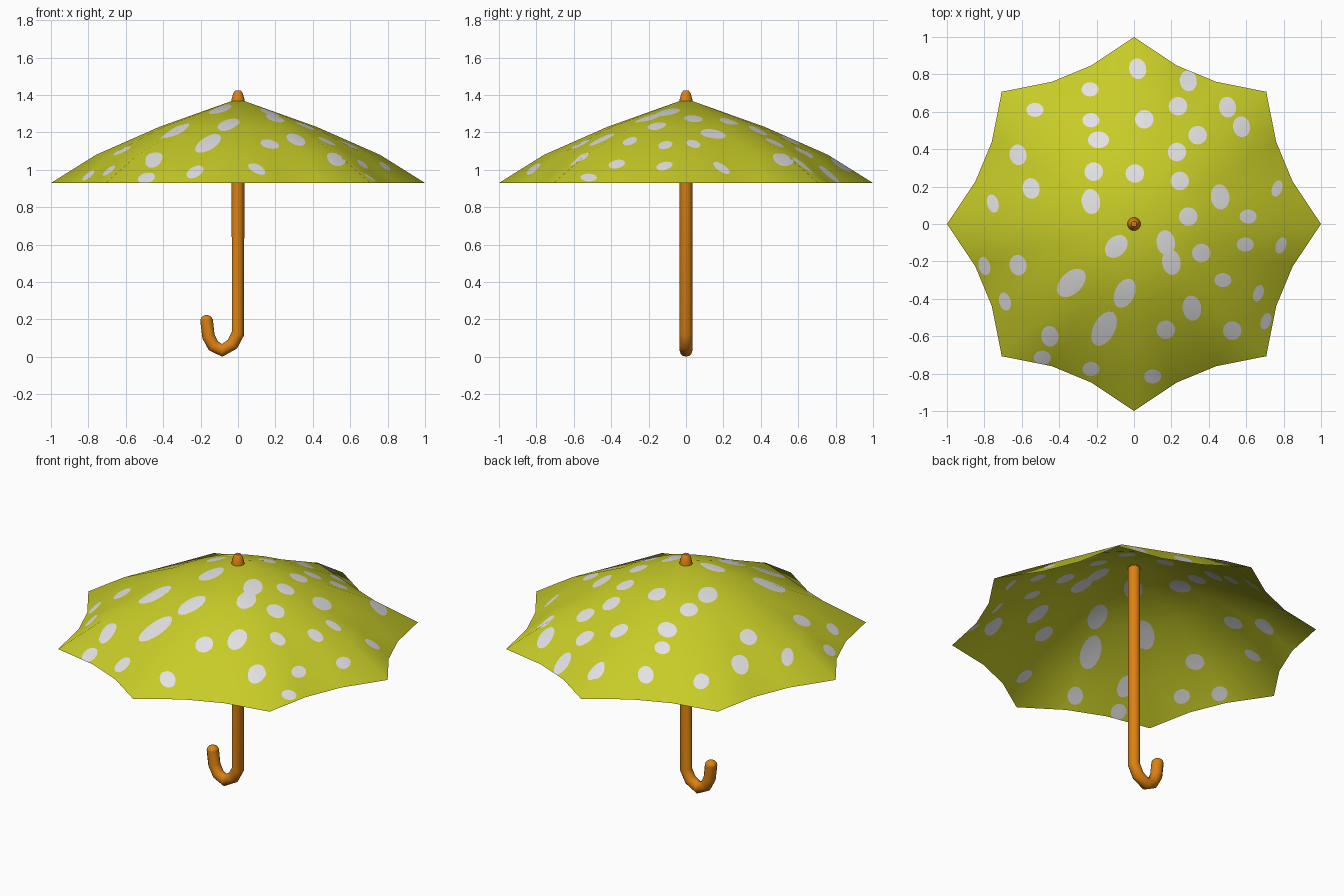
import bpy, bmesh
from math import sin, cos, pi, radians
from mathutils import Vector
from mathutils.bvhtree import BVHTree
from mathutils.geometry import delaunay_2d_cdt
from mathutils.interpolate import poly_3d_calc

if "Cube" in bpy.data.objects:
    bpy.data.objects.remove(bpy.data.objects["Cube"])


def material(name, rgb):
    m = bpy.data.materials.new(name)
    m.diffuse_color = (*rgb, 1)
    m.use_nodes = True
    m.node_tree.nodes["Principled BSDF"].inputs["Base Color"].default_value = m.diffuse_color
    return m


yellow = material("yellow fabric", (0.57, 0.60, 0.02))
white = material("white spots", (0.76, 0.76, 0.77))
orange = material("orange wood", (0.72, 0.22, 0.006))

# Canopy base shape: eight ribs, scalloped inwards between them
SEGS = 24
RINGS = [(0.42, 1.23), (0.76, 1.08), (1.0, 0.93)]
base = [Vector((0, 0, 1.38))]
for r, z in RINGS:
    for i in range(SEGS):
        a = 2 * pi * i / SEGS
        k = r * (1 if i % 3 == 0 else 1 - 0.122 * r ** 2)
        base.append(Vector((k * cos(a), k * sin(a), z)))
tris = []
for i in range(SEGS):
    j = (i + 1) % SEGS
    tris.append((0, 1 + i, 1 + j))
    for n in range(len(RINGS) - 1):
        p, q = 1 + n * SEGS, 1 + (n + 1) * SEGS
        if i % 3 == 2:
            tris += [(p + i, q + i, p + j), (p + j, q + i, q + j)]
        else:
            tris += [(p + i, q + i, q + j), (p + i, q + j, p + j)]

base_mesh = bpy.data.meshes.new("canopy_base")
base_mesh.from_pydata(base, [], tris)
base_normals = [v.normal.copy() for v in base_mesh.vertices]
flat = [Vector((v.x, v.y, 0)) for v in base]
tree = BVHTree.FromPolygons(flat, tris)

# Spots seen from above: (half width, half height, tilt) -> centres
SPOTS = {
    (.050, .050, 0): [(.235, .63), (.34, .475), (.23, .385), (-.215, .28), (.005, .27),
                      (.245, .23), (.29, .04), (.055, .56), (.36, -.155), (.17, -.565),
                      (.525, -.57)],
    (.046, .038, 0): [(-.235, .72), (-.23, .555), (.61, .04), (-.53, .61), (.595, -.11),
                      (.475, -.30), (-.23, -.775), (.10, -.815), (-.49, -.715)],
    (.057, .045, 0): [(-.19, .45)],
    (.046, .056, 10): [(.50, .625), (.575, .52), (-.62, .37), (-.62, -.22), (-.55, .19),
                       (-.45, -.60), (.29, .765), (.02, .83)],
    (.031, .050, 15): [(-.80, -.225), (-.69, -.415), (-.755, .11)],
    (.027, .046, -20): [(.785, -.115), (.665, -.37), (.705, -.52), (.765, .19)],
    (.050, .068, 8): [(.46, .145), (-.23, .12), (.17, -.10), (.20, -.205), (.31, -.45)],
    (.092, .058, 45): [(-.335, -.315)],
    (.070, .052, 45): [(-.095, -.12)],
    (.053, .083, -25): [(-.05, -.37)],
    (.058, .100, -28): [(-.16, -.56)],
}
spots = [(x, y, rx, ry, radians(t)) for (rx, ry, t), c in SPOTS.items() for x, y in c]


def in_spot(p):
    for x, y, rx, ry, t in spots:
        dx, dy = p.x - x, p.y - y
        u, v = dx * cos(t) + dy * sin(t), dy * cos(t) - dx * sin(t)
        if (u / rx) ** 2 + (v / ry) ** 2 < 1:
            return True
    return False


# Cut the spot outlines into the canopy
pts = [Vector((v.x, v.y)) for v in base]
edges = list({tuple(sorted((t[k], t[(k + 1) % 3]))) for t in tris for k in range(3)})
N = 16
for x, y, rx, ry, t in spots:
    s = len(pts)
    for i in range(N):
        u, v = rx * cos(2 * pi * i / N), ry * sin(2 * pi * i / N)
        pts.append(Vector((x + u * cos(t) - v * sin(t), y + u * sin(t) + v * cos(t))))
        edges.append((s + i, s + (i + 1) % N))
cv, _, cf, *_ = delaunay_2d_cdt(pts, edges, [], 0, 1e-5)

verts, normals = [], []
for p in cv:
    loc, _, idx, _ = tree.find_nearest(Vector((p.x, p.y, 0)))
    w = poly_3d_calc([flat[i] for i in tris[idx]], loc)
    verts.append(sum((base[i] * k for i, k in zip(tris[idx], w)), Vector()))
    normals.append(sum((base_normals[i] * k for i, k in zip(tris[idx], w)), Vector()).normalized())
faces, mats = [], []
for f in cf:
    c = sum((cv[i] for i in f), Vector((0, 0))) / len(f)
    if tree.find_nearest(Vector((c.x, c.y, 0)))[3] < 1e-5:
        faces.append(tuple(f))
        mats.append(1 if in_spot(c) else 0)

mesh = bpy.data.meshes.new("canopy")
mesh.from_pydata(verts, [], faces)
mesh.materials.append(yellow)
mesh.materials.append(white)
for poly, m in zip(mesh.polygons, mats):
    poly.material_index = m
    poly.use_smooth = True
mesh.update()
mesh.normals_split_custom_set_from_vertices(normals)
bpy.context.collection.objects.link(bpy.data.objects.new("canopy", mesh))
bpy.data.meshes.remove(base_mesh)

# Pole and hooked handle
path = [(0, 1.37), (0, .125), (-.03, .068), (-.085, .035), (-.132, .06),
        (-.158, .11), (-.168, .195)]
curve = bpy.data.curves.new("pole_and_handle", "CURVE")
curve.dimensions = "3D"
curve.bevel_depth = 0.034
curve.bevel_resolution = 4
curve.use_fill_caps = True
spline = curve.splines.new("POLY")
spline.points.add(len(path) - 1)
for pt, (x, z) in zip(spline.points, path):
    pt.co = (x, 0, z, 1)
spline.use_smooth = True
curve.materials.append(orange)
bpy.context.collection.objects.link(bpy.data.objects.new("pole_and_handle", curve))

# Rounded end of the handle
bpy.ops.mesh.primitive_uv_sphere_add(segments=14, ring_count=8, radius=0.034,
                                     location=(-.168, 0, .195))
end = bpy.context.object
end.name = "handle_end"
end.scale.z = 0.85
end.data.materials.append(orange)
bpy.ops.object.shade_smooth()

# Ferrule on top: lathed profile
bm = bmesh.new()
rings = []
for r, z in [(.036, 1.365), (.034, 1.38), (.024, 1.412), (.015, 1.424)]:
    rings.append([bm.verts.new((r * cos(2 * pi * i / 14), r * sin(2 * pi * i / 14), z))
                  for i in range(14)])
for a, b in zip(rings, rings[1:]):
    for i in range(14):
        j = (i + 1) % 14
        bm.faces.new((a[i], a[j], b[j], b[i]))
bm.faces.new(rings[-1])
bm.faces.new(rings[0][::-1])
fm = bpy.data.meshes.new("ferrule")
bm.to_mesh(fm)
bm.free()
fm.materials.append(orange)
ferrule = bpy.data.objects.new("ferrule", fm)
bpy.context.collection.objects.link(ferrule)
bpy.ops.object.select_all(action="DESELECT")
ferrule.select_set(True)
bpy.context.view_layer.objects.active = ferrule
bpy.ops.object.shade_smooth_by_angle(angle=radians(50))
